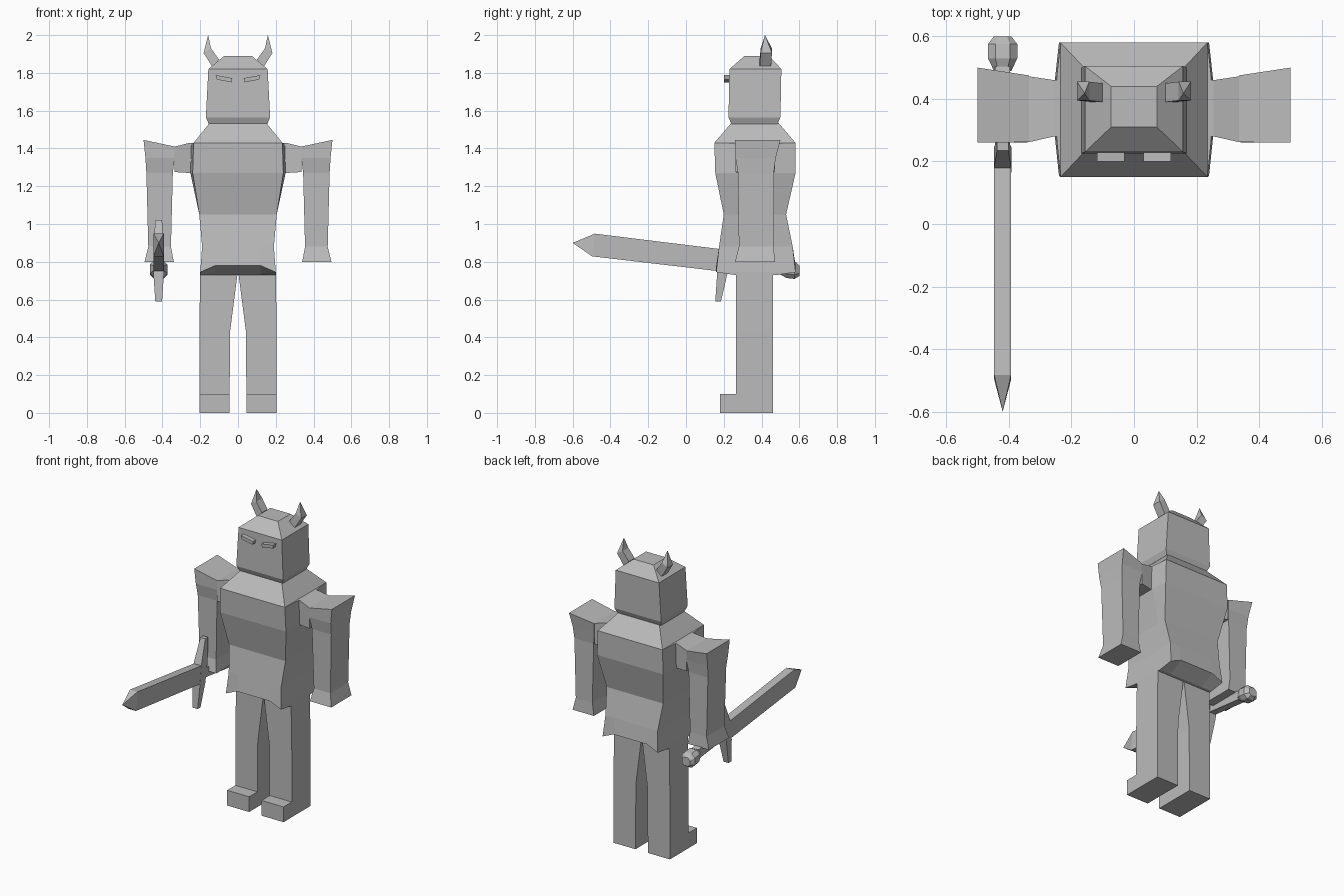
import bpy, bmesh
from mathutils import Vector

cube = bpy.data.objects.get("Cube")
if cube:
    bpy.data.objects.remove(cube, do_unlink=True)

grey = bpy.data.materials.new("stone_grey")
grey.use_nodes = True
grey.diffuse_color = (0.5, 0.5, 0.5, 1)
grey.node_tree.nodes["Principled BSDF"].inputs["Base Color"].default_value = (0.5, 0.5, 0.5, 1)


def loft(name, rings, side=1):
    """Skin matching rings of points; a one-point ring makes a tip."""
    bm = bmesh.new()
    loops = [[bm.verts.new((x * side, y, z)) for x, y, z in r] for r in rings]
    for a, b in zip(loops, loops[1:]):
        n = max(len(a), len(b))
        for i in range(n):
            j = (i + 1) % n
            if len(b) == 1:
                bm.faces.new((a[i], a[j], b[0]))
            else:
                bm.faces.new((a[i], a[j], b[j], b[i]))
    for cap in (loops[0], loops[-1]):
        if len(cap) > 2:
            bm.faces.new(cap)
    bmesh.ops.recalc_face_normals(bm, faces=bm.faces)
    mesh = bpy.data.meshes.new(name)
    bm.to_mesh(mesh)
    bm.free()
    mesh.materials.append(grey)
    obj = bpy.data.objects.new(name, mesh)
    bpy.context.collection.objects.link(obj)
    return obj


def flat(z, x0, x1, y0, y1):
    return [(x0, y0, z), (x1, y0, z), (x1, y1, z), (x0, y1, z)]


def upright(x, y0, y1, z0, z1):
    return [(x, y0, z0), (x, y1, z0), (x, y1, z1), (x, y0, z1)]


def stack(name, levels):
    return loft(name, [flat(z, -x, x, y0, y1) for z, x, y0, y1 in levels])


# Torso, with the sides bulging slightly where the arms join
def body_ring(z, x, y0, y1, bulge=0, lift=0):
    half = [(0.12, y0, z + lift), (x, y0, z), (x + bulge, 0.27, z),
            (x + bulge, 0.47, z), (x, y1, z), (0.12, y1, z + lift)]
    return half + [(-px, py, pz) for px, py, pz in reversed(half)]


loft("torso", [
    body_ring(0.73, 0.2, 0.26, 0.48),
    body_ring(0.745, 0.2, 0.16, 0.58, 0, 0.035),
    body_ring(0.88, 0.19, 0.175, 0.565),
    body_ring(1.05, 0.205, 0.2, 0.53),
    body_ring(1.27, 0.24, 0.155, 0.58, 0.012),
    body_ring(1.43, 0.235, 0.15, 0.58, 0.012),
])
stack("shoulder_slope", [(1.43, 0.235, 0.15, 0.58), (1.535, 0.15, 0.24, 0.49)])

# Head
stack("head", [(1.53, 0.155, 0.24, 0.485), (1.565, 0.17, 0.225, 0.5),
               (1.82, 0.157, 0.23, 0.505), (1.89, 0.073, 0.31, 0.44)])

for side, label in ((1, "left"), (-1, "right")):
    # Slanted brow-like eye block
    eye = [(0.035, 1.75), (0.112, 1.765), (0.118, 1.788), (0.03, 1.772)]
    loft(label + "_eye", [[(x, y, z) for x, z in eye] for y in (0.2, 0.24)], side)

    # Horn, bending upward to a point
    def horn_ring(xa, za, xb, zb, y0, y1):
        return [(xa, y0, za), (xb, y0, zb), (xb, y1, zb), (xa, y1, za)]
    loft(label + "_horn", [horn_ring(0.1, 1.87, 0.135, 1.83, 0.39, 0.45),
                           horn_ring(0.143, 1.93, 0.182, 1.905, 0.395, 0.455),
                           [(0.158, 0.418, 2.0)]], side)

    # Shoulder joint and hanging arm with flared ends
    loft(label + "_shoulder", [upright(0.23, 0.28, 0.46, 1.27, 1.43),
                               upright(0.255, 0.28, 0.46, 1.27, 1.43),
                               upright(0.335, 0.262, 0.472, 1.275, 1.41)], side)
    top = [(0.335, 0.262, 1.41), (0.5, 0.26, 1.445),
           (0.5, 0.5, 1.445), (0.335, 0.475, 1.41)]
    loft(label + "_arm", [flat(0.8, 0.34, 0.495, 0.26, 0.47),
                          flat(0.88, 0.355, 0.475, 0.28, 0.465),
                          flat(1.27, 0.345, 0.485, 0.275, 0.465),
                          flat(1.35, 0.335, 0.49, 0.262, 0.475), top], side)

    # Leg and foot
    loft(label + "_leg", [flat(0, 0.045, 0.205, 0.265, 0.46),
                          flat(0.43, 0.042, 0.205, 0.265, 0.46),
                          flat(0.74, 0.002, 0.2, 0.265, 0.46)], side)
    loft(label + "_foot", [flat(0, 0.045, 0.205, 0.18, 0.27),
                           flat(0.1, 0.045, 0.205, 0.18, 0.27)], side)

# Sword held in the right hand; the axis drops gently toward the back
SX = -0.42


def sword_ring(y, w, h):
    z = 0.83 - 0.12 * y
    lean = 0.12 * h
    return [(SX - w, y - lean, z - h), (SX + w, y - lean, z - h),
            (SX + w, y + lean, z + h), (SX - w, y + lean, z + h)]


def pommel_ring(y, r):
    z, c = 0.825 - 0.12 * y, r * 0.5
    outline = [(r, c), (c, r), (-c, r), (-r, c), (-r, -c), (-c, -r), (c, -r), (r, -c)]
    return [(SX + a, y, z + b) for a, b in outline]


loft("sword_blade", [sword_ring(0.2, 0.027, 0.058), sword_ring(-0.49, 0.027, 0.06),
                     [(SX, -0.6, 0.9)]])
loft("sword_grip", [sword_ring(0.2, 0.024, 0.03), sword_ring(0.5, 0.024, 0.03)])
loft("sword_pommel", [pommel_ring(0.49, 0.028), pommel_ring(0.53, 0.047),
                      pommel_ring(0.575, 0.047), pommel_ring(0.6, 0.028)])
loft("sword_guard", [flat(z, SX - w, SX + w, y0, y1) for z, w, y0, y1 in (
    (0.59, 0.018, 0.155, 0.185), (0.74, 0.028, 0.165, 0.22),
    (0.87, 0.028, 0.18, 0.245), (1.02, 0.018, 0.235, 0.265))])
